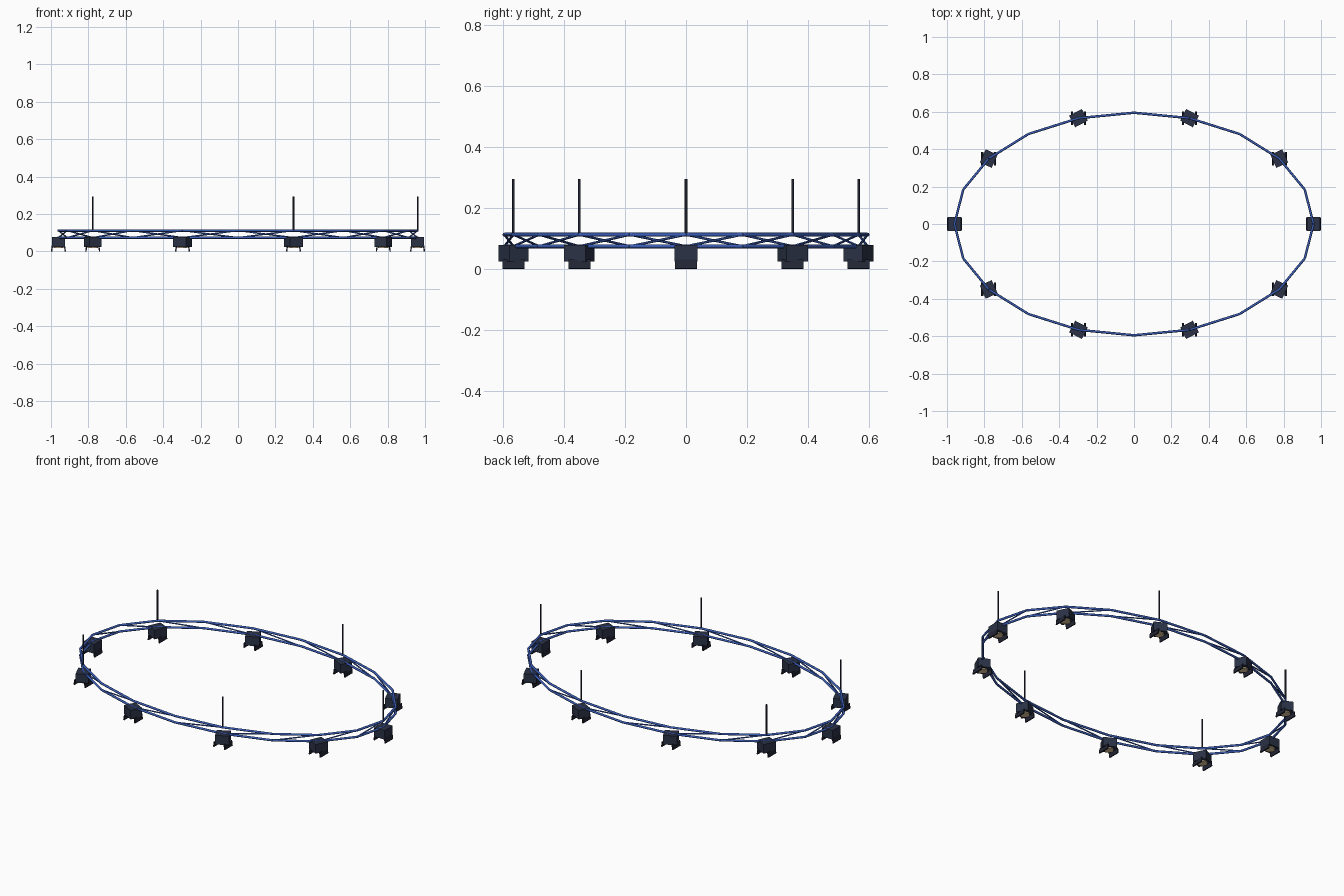
import bpy, bmesh, math
from mathutils import Vector, Matrix

if "Cube" in bpy.data.objects:
    bpy.data.objects.remove(bpy.data.objects["Cube"])

A, B, N = 0.96, 0.595, 20          # ring half-axes and number of straight segments
Z_LOW, Z_HIGH = 0.074, 0.112       # rail heights


def material(name, rgb):
    m = bpy.data.materials.new(name)
    m.diffuse_color = (*rgb, 1)
    m.use_nodes = True
    m.node_tree.nodes["Principled BSDF"].inputs["Base Color"].default_value = m.diffuse_color
    return m


BLUE = material("blue rail", (0.045, 0.115, 0.50))
SLATE = material("slate housing", (0.024, 0.032, 0.062))
BLACK = material("dark metal", (0.016, 0.019, 0.036))
WARM = material("warm lens", (0.85, 0.66, 0.38))


def node(i, z):
    a = 2 * math.pi * i / N
    return Vector((A * math.cos(a), B * math.sin(a), z))


def tube(bm, p, q, r, sides=8):
    d = q - p
    mat = Matrix.Translation((p + q) / 2) @ d.to_track_quat('Z', 'Y').to_matrix().to_4x4()
    bmesh.ops.create_cone(bm, cap_ends=True, segments=sides, radius1=r, radius2=r,
                          depth=d.length, matrix=mat)


def box(bm, mat, size):
    bmesh.ops.create_cube(bm, size=1, matrix=mat @ Matrix.Diagonal((*size, 1)))


def finish(bm, name, mat, smooth=False):
    me = bpy.data.meshes.new(name)
    bm.to_mesh(me)
    bm.free()
    me.materials.append(mat)
    ob = bpy.data.objects.new(name, me)
    bpy.context.collection.objects.link(ob)
    if smooth:
        bpy.ops.object.select_all(action='DESELECT')
        ob.select_set(True)
        bpy.context.view_layer.objects.active = ob
        bpy.ops.object.shade_smooth_by_angle(angle=math.radians(50))
    return ob


# Upper and lower oval rails
for name, z in (("lower_rail", Z_LOW), ("upper_rail", Z_HIGH)):
    bm = bmesh.new()
    for i in range(N):
        tube(bm, node(i, z), node(i + 1, z), 0.0065)
    finish(bm, name, BLUE, True)

# Diagonal braces between the rails
bm = bmesh.new()
for i in range(N):
    tube(bm, node(i, Z_LOW), node(i + 1, Z_HIGH), 0.004, 6)
finish(bm, "diagonal_braces", BLUE, True)

# Hanging rods above every second lamp
bm = bmesh.new()
for i in range(0, N, 4):
    tube(bm, node(i, Z_HIGH), node(i, 0.295), 0.0043)
finish(bm, "hanging_rods", BLACK, True)

# Lamps: housing turned to the ring centre, round lens below, two flared shutters
for k, i in enumerate(range(0, N, 2)):
    centre = node(i, 0)
    turn = Matrix.Rotation(math.atan2(centre.y, centre.x), 4, 'Z')

    bm = bmesh.new()
    box(bm, Matrix.Translation(centre + Vector((0, 0, 0.051))) @ turn, (0.070, 0.077, 0.054))
    finish(bm, f"lamp_housing_{k}", SLATE)

    bm = bmesh.new()
    tube(bm, centre + Vector((0, 0, 0.018)), centre + Vector((0, 0, 0.026)), 0.027, 16)
    finish(bm, f"lamp_lens_{k}", WARM, True)

    bm = bmesh.new()
    for s in (-1, 1):
        tilt = Matrix.Rotation(-s * math.radians(8), 4, 'Y')
        box(bm, Matrix.Translation(centre + Vector((s * 0.0345, 0, 0.0155))) @ tilt,
            (0.007, 0.072, 0.030))
    finish(bm, f"lamp_shutters_{k}", BLACK)
